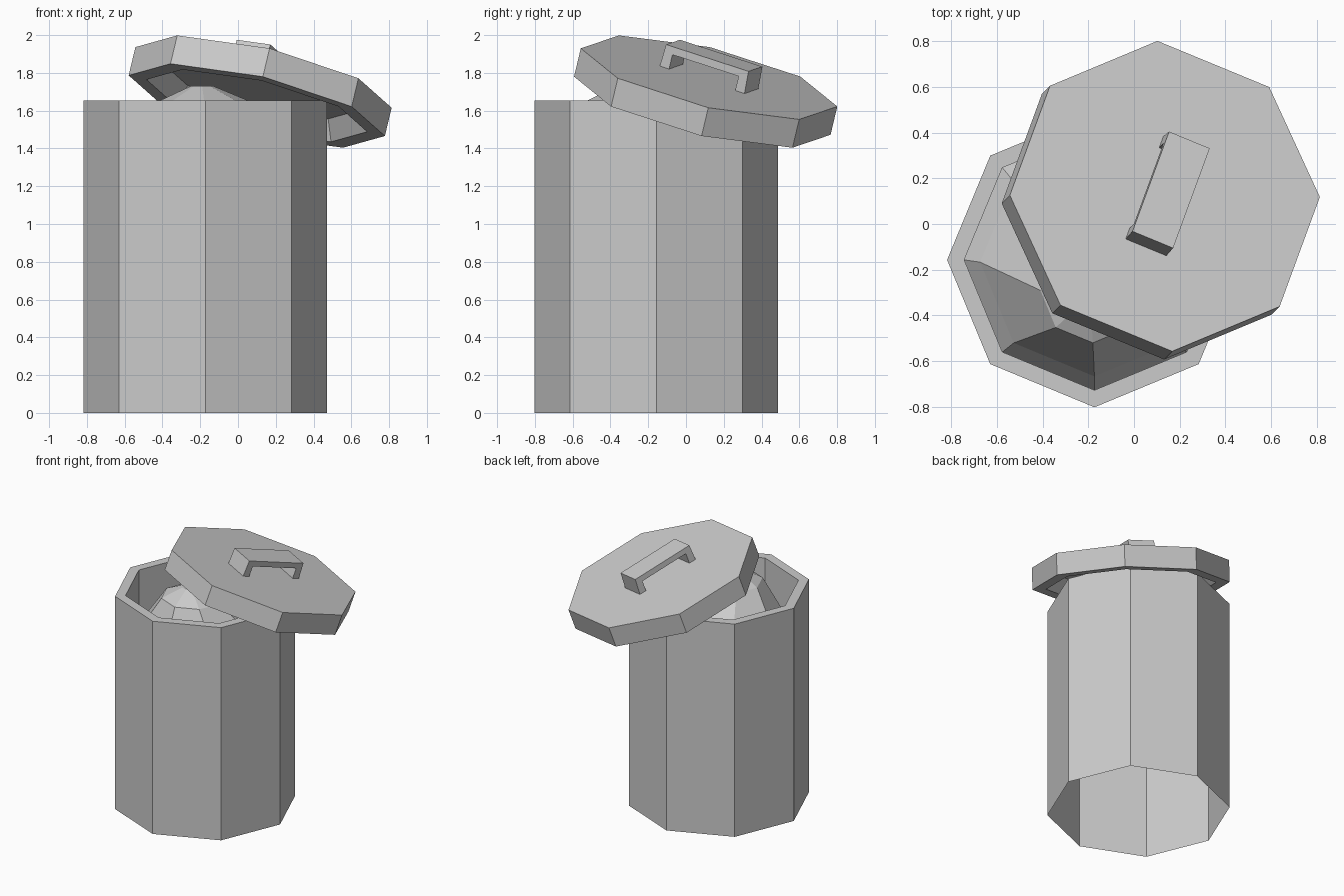
import bpy, bmesh, math
from mathutils import Matrix, Vector

if "Cube" in bpy.data.objects:
    bpy.data.objects.remove(bpy.data.objects["Cube"])

def loft(name, rings, cap_start=False, cap_end=False, sides=8):
    """Stack of octagon rings (cx, cy, radius, z) joined by flat quads."""
    bm = bmesh.new()
    loops = []
    for cx, cy, r, z in rings:
        loops.append([bm.verts.new((cx + r * math.cos(2 * math.pi * i / sides),
                                    cy + r * math.sin(2 * math.pi * i / sides), z))
                      for i in range(sides)])
    for a, b in zip(loops, loops[1:]):
        for i in range(sides):
            j = (i + 1) % sides
            bm.faces.new((a[i], a[j], b[j], b[i]))
    if cap_start:
        bm.faces.new(loops[0][::-1])
    if cap_end:
        bm.faces.new(loops[-1])
    mesh = bpy.data.meshes.new(name)
    bm.to_mesh(mesh)
    bm.free()
    obj = bpy.data.objects.new(name, mesh)
    bpy.context.collection.objects.link(obj)
    return obj

CX, CY = -0.173, -0.157

# Can: open-bottomed shell with a thick rim and inner lining
loft("can_body", [(CX, CY, r, z) for r, z in
                  ((0.645, 0), (0.645, 1.655), (0.57, 1.655), (0.57, 1.25))])

# Rubbish heap filling the mouth, its peak leaning to the front
loft("rubbish_bag", [(CX, CY, 0.57, 1.25), (CX, CY - 0.01, 0.50, 1.34),
                     (-0.18, -0.29, 0.23, 1.655), (-0.19, -0.31, 0.06, 1.73)],
     cap_end=True)

# Lid: tilted octagonal cap with a hollow underside
tilt = (Matrix.Translation((0.135, 0.122, 1.776))
        @ Matrix.Rotation(math.radians(18.6), 4, Vector((-1, 1, 0)))
        @ Matrix.Rotation(math.radians(1.2), 4, 'Z'))
lid = loft("lid", [(0, 0, 0.54, -0.05), (0, 0, 0.60, -0.158),
                   (0, 0, 0.697, -0.158), (0, 0, 0.697, 0)],
           cap_start=True, cap_end=True)
lid.matrix_world = tilt

# Handle: bracket profile (along, up) extruded across its width
profile = [(-0.25, -0.005), (-0.243, 0.122), (0.243, 0.122), (0.25, -0.005),
           (0.195, -0.005), (0.195, 0.08), (-0.195, 0.08), (-0.195, -0.005)]
bm = bmesh.new()
face = bm.faces.new([bm.verts.new((u, -0.097, v)) for u, v in profile])
side = bmesh.ops.extrude_face_region(bm, geom=[face])
bmesh.ops.translate(bm, vec=(0, 0.194, 0),
                    verts=[g for g in side["geom"] if isinstance(g, bmesh.types.BMVert)])
bmesh.ops.recalc_face_normals(bm, faces=bm.faces)
mesh = bpy.data.meshes.new("lid_handle")
bm.to_mesh(mesh)
bm.free()
handle = bpy.data.objects.new("lid_handle", mesh)
bpy.context.collection.objects.link(handle)
handle.matrix_world = tilt @ Matrix.Rotation(math.radians(67.5), 4, 'Z')
